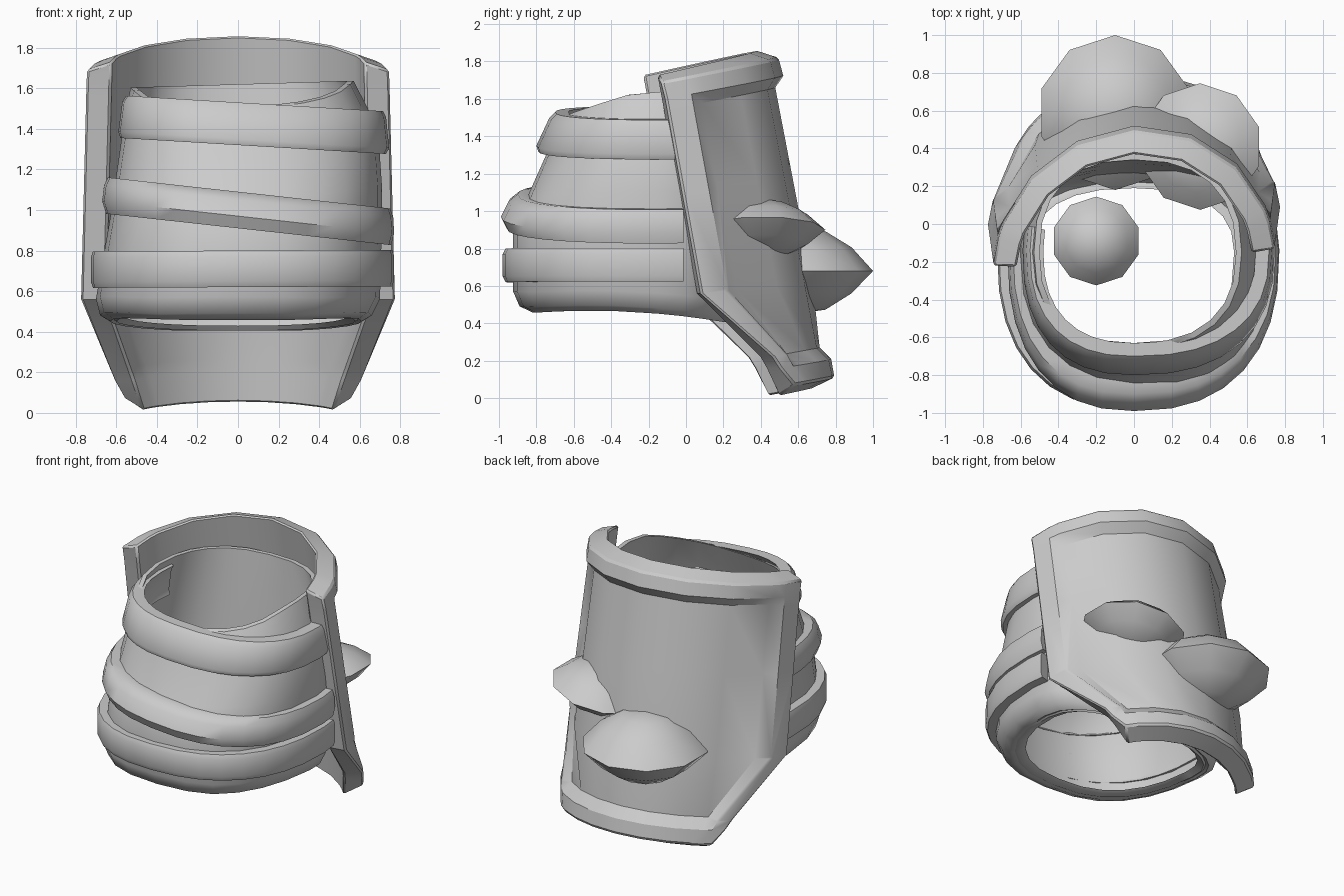
import bpy, bmesh
from math import sin, cos, pi, radians

if "Cube" in bpy.data.objects:
    bpy.data.objects.remove(bpy.data.objects["Cube"])


def finish(name, bm, angle=35, bevel=0):
    bmesh.ops.recalc_face_normals(bm, faces=bm.faces)
    me = bpy.data.meshes.new(name)
    bm.to_mesh(me)
    bm.free()
    ob = bpy.data.objects.new(name, me)
    bpy.context.collection.objects.link(ob)
    if bevel:
        mod = ob.modifiers.new("soft_edges", 'BEVEL')
        mod.width = bevel
        mod.segments = 1
        mod.limit_method = 'ANGLE'
        mod.angle_limit = radians(50)
    bpy.ops.object.select_all(action='DESELECT')
    ob.select_set(True)
    bpy.context.view_layer.objects.active = ob
    bpy.ops.object.shade_smooth_by_angle(angle=radians(angle))
    return ob


def shell(name, outer, inner, closed=False, angle=35, bevel=0):
    """Join two matching point grids into one solid; closed wraps the columns."""
    bm = bmesh.new()
    A = [[bm.verts.new(p) for p in row] for row in outer]
    B = [[bm.verts.new(p) for p in row] for row in inner]
    n, m = len(A), len(A[0])
    cols = m if closed else m - 1
    for i in range(n - 1):
        for j in range(cols):
            k = (j + 1) % m
            for G in (A, B):
                bm.faces.new((G[i][j], G[i][k], G[i + 1][k], G[i + 1][j]))
        if not closed:
            for j in (0, m - 1):
                bm.faces.new((A[i][j], A[i + 1][j], B[i + 1][j], B[i][j]))
    for i in (0, n - 1):
        for j in range(cols):
            k = (j + 1) % m
            bm.faces.new((A[i][j], A[i][k], B[i][k], B[i][j]))
    return finish(name, bm, angle, bevel)


def lerp(x, table):
    for (a, va), (b, vb) in zip(table, table[1:]):
        if x <= b:
            return va + (vb - va) * (x - a) / (b - a)
    return table[-1][1]


# Curved back plate with a raised rim and a tapered lower end
rows = [(.01, 47), (.16, 53), (.22, 56), (.56, 84), (1.1, 84),
        (1.54, 84), (1.60, 84), (1.73, 84)]
cols = [-1, -.87, -.80, -.55, -.28, 0, .28, .55, .80, .87, 1]
CENTRE = [(0, .03), (.56, -.05), (1.75, -.26)]
RADIUS = [(0, .64), (.56, .655), (1.75, .625)]


def plate_grid(is_outer):
    grid = []
    for i, (z, a) in enumerate(rows):
        line = []
        for j, s in enumerate(cols):
            rim = i in (0, 1, 6, 7) or j in (0, 1, 9, 10)
            off = (.125 if rim else .07) if is_outer else 0
            ang = radians(a * s)
            r = lerp(z, RADIUS) + off
            x = r * sin(ang)
            y = lerp(z, CENTRE) + r * cos(ang) + .06 * x
            lift = (.04 + .09 * z / 1.73) * (cos(ang) - cos(radians(a))) / (1 - cos(radians(a)))
            tip = 0
            if is_outer:
                tip = .06 if i == 0 else -.04 if i == 7 else 0
            line.append((x, y, z + lift + tip))
        grid.append(line)
    return grid


shell("back_plate", plate_grid(True), plate_grid(False), angle=33, bevel=.012)

# Sleeve sections: rounded loops given by left, right, front and back extents
MID = -.15


def loop_point(t, xl, xr, yf, yb, inset=0):
    c, s = cos(t), sin(t)
    e = 2 / 2.4
    px = (abs(c) ** e) * ((xr - inset) if c > 0 else (xl + inset))
    ey = (yb - inset - MID) if s > 0 else (yf + inset - MID)
    return px, MID + (abs(s) ** e) * ey


# Tapered cloth sleeve, open at both ends, rolled in below, dipping at the front of its top
sleeve = [(.47, -.58, .56, -.77, .22), (.45, -.63, .61, -.82, .24), (.48, -.68, .66, -.89, .26),
          (.56, -.70, .70, -.925, .28), (.95, -.63, .71, -.925, .32),
          (1.08, -.61, .71, -.85, .33), (1.32, -.57, .69, -.745, .35),
          (1.50, -.53, .57, -.66, .37)]


def sleeve_grid(inset):
    grid = []
    for z, *ext in sleeve:
        line = []
        w = (z - .45) / 1.05
        for k in range(24):
            x, y = loop_point(2 * pi * k / 24, *ext, inset)
            top = (min(y + .66, .4) * .3 + .03 * x) * w ** 3
            arch = max(0, 1 - ((y + .3) / .5) ** 2) * .03 - .05 * (y + .66)
            line.append((x, y, z + top + arch * (1 - w)))
        grid.append(line)
    return grid


shell("sleeve", sleeve_grid(0), sleeve_grid(.03), closed=True, angle=50)


# Straps wrapping the front of the sleeve, ending at the plate edges
def strap(name, slope, sections):
    def grid(inset):
        g = []
        for z, *ext in sections:
            line = []
            for k in range(19):
                t = radians(168 + 204 * k / 18)
                x, y = loop_point(t, *ext, inset)
                line.append((x, y, z + slope * x))
            g.append(line)
        return g
    return shell(name, grid(0), grid(.07), angle=45)


strap("upper_strap", -.06, [(1.32, -.58, .73, -.79, .36), (1.35, -.59, .745, -.80, .36),
                            (1.50, -.57, .73, -.73, .36), (1.53, -.55, .715, -.70, .36)])
strap("middle_strap", -.11, [(.91, -.65, .755, -.96, .36), (.97, -.67, .77, -.99, .36),
                             (1.05, -.66, .765, -.95, .36), (1.09, -.64, .75, -.90, .36)])
strap("lower_strap", .005, [(.62, -.715, .76, -.965, .36), (.65, -.725, .77, -.98, .36),
                            (.77, -.725, .77, -.98, .36), (.80, -.715, .76, -.965, .36)])


# Lens-shaped lumps growing through the plate, plus a small loose one inside
def lump(name, centre, radius, height, tilt=0, sides=10):
    bm = bmesh.new()
    prof = [(.38, .92), (.72, .55), (1, 0), (.72, -.52), (.38, -.9)]
    rings = [[bm.verts.new((radius * r * cos(2 * pi * (k + .5) / sides),
                            radius * r * sin(2 * pi * (k + .5) / sides), height * h))
              for k in range(sides)] for r, h in prof]
    top, low = bm.verts.new((0, 0, height)), bm.verts.new((0, 0, -height))
    for k in range(sides):
        n = (k + 1) % sides
        bm.faces.new((top, rings[0][k], rings[0][n]))
        bm.faces.new((low, rings[-1][n], rings[-1][k]))
        for a, b in zip(rings, rings[1:]):
            bm.faces.new((a[k], b[k], b[n], a[n]))
    ob = finish(name, bm, 50)
    ob.location = centre
    ob.rotation_euler = (0, radians(tilt), 0)


lump("large_lump", (-.10, .59, .68), .41, .23)
lump("medium_lump", (.35, .41, .90), .335, .15, tilt=-12)
lump("small_lump", (-.20, -.09, .98), .235, .15)
